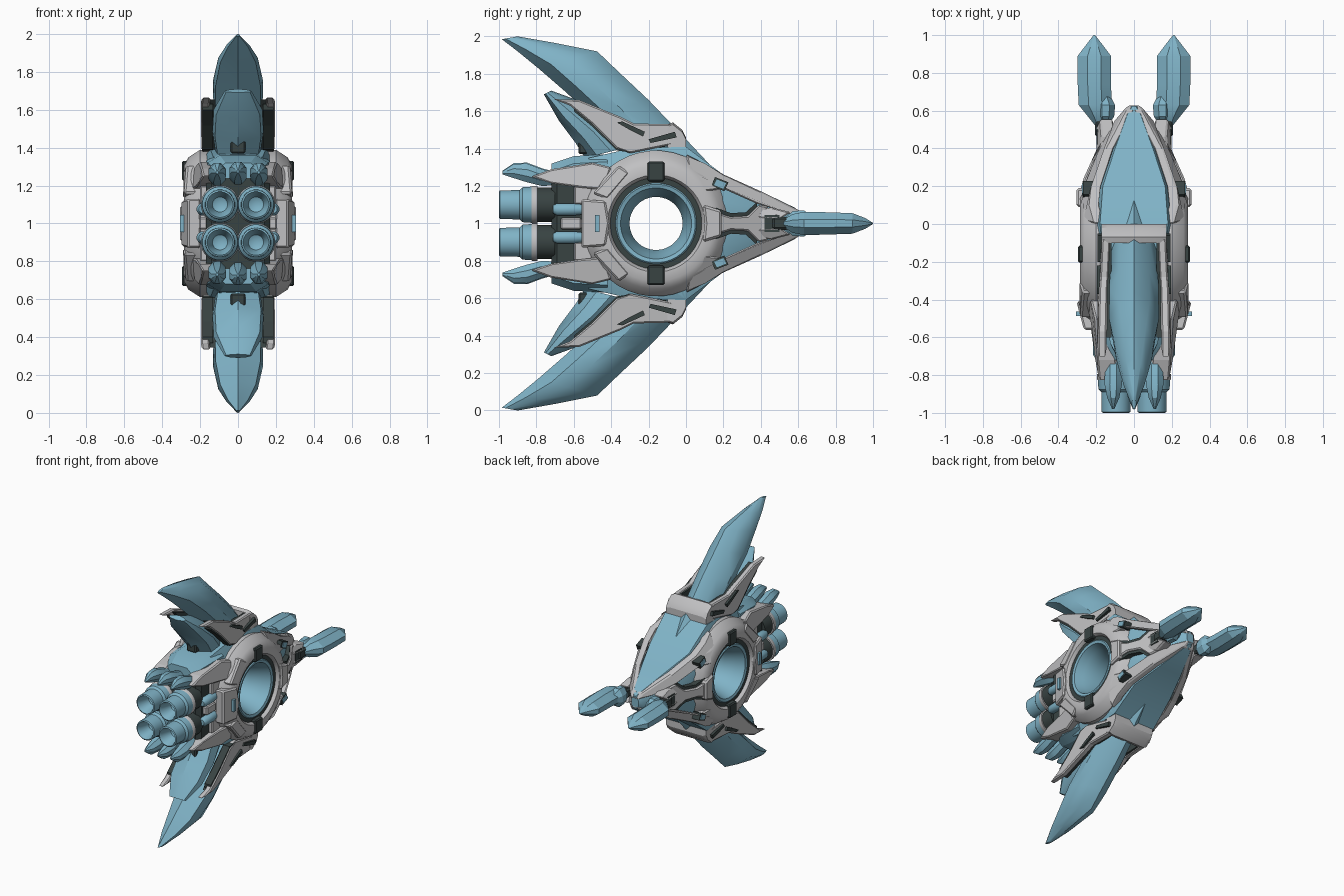
import bpy, bmesh, math

if "Cube" in bpy.data.objects:
    bpy.data.objects.remove(bpy.data.objects["Cube"])

def material(name, rgb):
    m = bpy.data.materials.new(name)
    m.diffuse_color = (*rgb, 1)
    m.use_nodes = True
    m.node_tree.nodes["Principled BSDF"].inputs["Base Color"].default_value = m.diffuse_color
    return m

BLUE = material("steel_blue", (0.215, 0.45, 0.57))
GREY = material("light_grey", (0.53, 0.53, 0.54))
DARK = material("dark_metal", (0.04, 0.056, 0.055))

# Every part is modelled around the ship axis, which lies at height 1,
# so mirroring about the object origin gives all the symmetric copies.
def finish(name, verts, faces, mat, mirror="", smooth=35, bevel=0):
    me = bpy.data.meshes.new(name)
    bm = bmesh.new()
    vs = [bm.verts.new(v) for v in verts]
    for f in faces:
        bm.faces.new([vs[i] for i in f])
    bmesh.ops.remove_doubles(bm, verts=bm.verts, dist=0.0002)
    bmesh.ops.recalc_face_normals(bm, faces=bm.faces)
    bm.to_mesh(me)
    bm.free()
    me.materials.append(mat)
    ob = bpy.data.objects.new(name, me)
    ob.location.z = 1
    bpy.context.collection.objects.link(ob)
    bpy.ops.object.select_all(action='DESELECT')
    ob.select_set(True)
    bpy.context.view_layer.objects.active = ob
    if smooth:
        bpy.ops.object.shade_smooth_by_angle(angle=math.radians(smooth))
    if bevel:
        b = ob.modifiers.new("chamfer", 'BEVEL')
        b.width, b.segments = bevel, 1
    if mirror:
        m = ob.modifiers.new("mirror", 'MIRROR')
        m.use_axis = ("x" in mirror, False, "z" in mirror)
        m.use_mirror_merge = False
    return ob

def loft(name, rings, mat, mirror="", smooth=35):
    n, k = len(rings[0]), len(rings)
    verts = [p for r in rings for p in r]
    faces = [(i*n+j, i*n+(j+1) % n, (i+1)*n+(j+1) % n, (i+1)*n+j)
             for i in range(k-1) for j in range(n)]
    faces += [tuple(range(n)), tuple(range((k-1)*n, k*n))]
    return finish(name, verts, faces, mat, mirror, smooth)

def lathe(name, prof, axis, center, mat, mirror="", n=24):
    """Closed (radius, position) profile spun around the x or y axis."""
    cx, cy, cz = center
    k, verts = len(prof), []
    for i in range(n):
        a = 2*math.pi*(i+0.5)/n
        for r, t in prof:
            u, v = r*math.cos(a), r*math.sin(a)
            verts.append((cx+t, cy+u, cz+v) if axis == "x" else (cx+u, cy+t, cz+v))
    faces = [(i*k+j, i*k+(j+1) % k, ((i+1) % n)*k+(j+1) % k, ((i+1) % n)*k+j)
             for i in range(n) for j in range(k)]
    return finish(name, verts, faces, mat, mirror)

def panel(name, pts, depth, mat, mirror="xz", bevel=0.008):
    """Side plate from (y, z, outer x) points, thickened inwards."""
    n = len(pts)
    verts = [(x, y, z) for y, z, x in pts] + [(x-depth, y, z) for y, z, x in pts]
    faces = [tuple(range(n)), tuple(range(2*n-1, n-1, -1))]
    faces += [(i, (i+1) % n, n+(i+1) % n, n+i) for i in range(n)]
    return finish(name, verts, faces, mat, mirror, 0, bevel)

def flat(x, pts):
    return [(y, z, x) for y, z in pts]

def box(name, x0, x1, y0, y1, z0, z1, mat, mirror="xz", bevel=0.008):
    return panel(name, flat(x1, [(y0, z0), (y1, z0), (y1, z1), (y0, z1)]),
                 x1-x0, mat, mirror, bevel)

def blade(name, stations, mat):
    """Leaf-section fin from (lead y, lead z, trail y, trail z, half width)."""
    rings = []
    for ly, lz, ty, tz, w in stations:
        rings.append([(x*w, ly+(ty-ly)*t, lz+(tz-lz)*t) for t, x in
                      [(0, 0), (.18, .62), (.5, 1), (.78, .9), (1, 0), (.78, -.9), (.5, -1), (.18, -.62)]])
    return loft(name, rings, mat, "z")

def pod(name, stations, mat, mirror):
    """Octagonal loft along y from (y, centre x, centre z, half width, half height)."""
    rings = [[(cx+a*w, y, cz+b*h) for a, b in
              [(1, -.35), (1, .35), (.4, 1), (-.4, 1), (-1, .35), (-1, -.35), (-.4, -1), (.4, -1)]]
             for y, cx, cz, w, h in stations]
    return loft(name, rings, mat, mirror, 25)

# Hull: octagonal loft (y, side width, top width, height) with the ring hole cut through
rings = []
for y, s, t, h in [(.625, .03, .008, .05), (.58, .06, .035, .085), (.4, .15, .1, .172),
                   (.2, .22, .165, .26), (0, .24, .18, .41), (-.3, .24, .15, .40), (-.52, .19, .13, .35)]:
    rings.append([(s, y, -.45*h), (s, y, .45*h), (t, y, h), (-t, y, h),
                  (-s, y, .45*h), (-s, y, -.45*h), (-t, y, -h), (t, y, -h)])
hull = loft("hull", rings, BLUE)
cutter = lathe("hole_cutter", [(0, -.5), (.225, -.5), (.225, .5), (0, .5)], "x", (0, -.16, 0), DARK, n=32)
cutter.hide_render = True
mod = hull.modifiers.new("hole", 'BOOLEAN')
mod.operation, mod.object, mod.solver = 'DIFFERENCE', cutter, 'EXACT'
bpy.context.view_layer.objects.active = hull
bpy.ops.object.modifier_apply(modifier="hole")
bpy.data.objects.remove(cutter)

# Central ring: grey armour, dark seat, blue inner tube
C = (0, -.16, 0)
lathe("ring_armour", [(.24, .12), (.245, .265), (.26, .285), (.31, .285), (.35, .262), (.39, .2), (.385, .12)],
      "x", C, GREY, "x", 40)
lathe("ring_seat", [(.205, .12), (.205, .25), (.215, .262), (.25, .262), (.25, .12)], "x", C, DARK, "x", 40)
lathe("ring_tube", [(.23, -.25), (.21, -.268), (.19, -.262), (.168, -.2), (.142, -.12), (.142, .12),
                    (.168, .2), (.19, .262), (.21, .268), (.23, .25)], "x", C, BLUE, "", 40)
box("ring_latch", .2, .296, -.205, -.115, .225, .33, DARK)
panel("ring_rear_plate", [(-.56, -.13, .265), (-.43, -.12, .3), (-.41, 0, .304), (-.43, .12, .3), (-.56, .13, .265)],
      .07, GREY, "x", .01)
box("ring_rear_slot", .285, .306, -.487, -.462, -.045, .045, BLUE, "x", 0)
panel("ring_front_plate", flat(.305, [(.09, -.1), (.19, -.07), (.19, .07), (.09, .1), (.1, 0)]),
      .09, GREY, "x", .012)
panel("ring_shoulder", [(-.50, .16, .285), (-.36, .31, .272), (-.3, .27, .29), (-.42, .13, .29)],
      .09, GREY, bevel=.01)

# Nose armour: tapering rails, centre bar, small blue lights
panel("nose_rail", [(0, .37, .205), (.1, .32, .23), (.2, .262, .22), (.4, .172, .155), (.6, .072, .05), (.632, .03, .03),
                    (.55, .055, .11), (.38, .105, .195), (.2, .185, .262), (.09, .17, .285), (.02, .28, .275)],
      .05, GREY)
panel("nose_light_trim", flat(.27, [(.135, .2), (.205, .172), (.227, .22), (.155, .248)]), .06, DARK, bevel=0)
panel("nose_light", flat(.275, [(.15, .205), (.2, .185), (.215, .215), (.165, .235)]), .05, BLUE, bevel=0)
panel("nose_bar", [(.16, -.06, .29), (.24, -.035, .265), (.33, -.04, .225), (.39, -.1, .185), (.44, -.09, .17), (.42, 0, .185),
                   (.44, .09, .17), (.39, .1, .185), (.33, .04, .225), (.24, .035, .265), (.16, .06, .29)],
      .08, GREY, "x")
panel("nose_bar_trim", [(.16, -.085, .275), (.24, -.055, .25), (.32, -.06, .215), (.38, -.115, .18), (.38, .115, .18),
                        (.32, .06, .215), (.24, .055, .25), (.16, .085, .275)], .06, DARK, "x", 0)

# Prong mounts and the two forward prongs
box("prong_socket", .1, .193, .38, .5, -.06, .06, GREY, "x", .015)
box("prong_socket_face", .18, .198, .42, .5, -.045, .045, DARK, "x", 0)
panel("prong_bracket", [(.38, .03, .2), (.5, .02, .205), (.56, .06, .18), (.46, .085, .17), (.4, .08, .18)],
      .07, GREY)
box("prong_pivot", .12, .207, .46, .6, -.035, .035, DARK, "x", .012)
pod("prong", [(.52, .185, 0, .02, .02), (.57, .19, 0, .055, .05), (.63, .205, 0, .088, .062), (.74, .21, 0, .088, .06),
              (.89, .21, 0, .088, .055), (.96, .21, 0, .035, .028), (1, .21, 0, .004, .003)], BLUE, "x")
pod("prong_heel", [(.53, .15, 0, .02, .03), (.57, .15, 0, .045, .066), (.63, .15, 0, .05, .07), (.69, .16, 0, .03, .03)],
    BLUE, "x")

# Swept wings and the shorter rear fins beneath them
blade("wing", [(.15, .29, -.3, .3, .13), (0, .45, -.36, .42, .125), (-.2, .66, -.5, .57, .13),
               (-.36, .81, -.64, .7, .132), (-.475, .92, -.79, .83, .104), (-.7, .965, -.9, .92, .06),
               (-.9, 1.0, -.985, .985, .01)], BLUE)
blade("rear_fin", [(-.26, .42, -.54, .35, .12), (-.4, .55, -.59, .43, .135), (-.57, .655, -.68, .55, .128),
                   (-.72, .71, -.76, .69, .07)], BLUE)

# Clamps around the wing roots
panel("wing_clamp", [(-.71, .665, .19), (-.57, .66, .19), (-.35, .57, .185), (-.28, .535, .18),
                     (-.08, .53, .17), (-.01, .465, .165), (-.03, .43, .17), (-.3, .375, .19), (-.37, .4, .195),
                     (-.5, .53, .195), (-.62, .63, .195)], .045, GREY)
panel("clamp_seal", flat(.188, [(-.3, .38), (-.37, .39), (-.5, .517), (-.6, .6), (-.6, .63), (-.5, .55), (-.37, .42)]),
      .055, DARK, bevel=0)
panel("clamp_lining", flat(.148, [(-.6, .655), (-.35, .565), (-.28, .53), (-.08, .525), (-.04, .42), (-.33, .38), (-.52, .56)]),
      .03, DARK, bevel=0)
panel("clamp_slot", flat(.196, [(-.37, .54), (-.34, .545), (-.22, .49), (-.23, .465), (-.3, .5)]),
      .03, DARK, bevel=0)
panel("clamp_vent", flat(.192, [(-.2, .45), (-.06, .49), (-.05, .46), (-.19, .43)]), .035, DARK, bevel=0)
loft("clamp_bridge", [[(x, y, z-d) for y, z in [(-.1, .42), (-.1, .53), (-.07, .54), (-.02, .5), (0, .46), (0, .4)]]
                      for x, d in [(-.172, .012), (-.14, 0), (.14, 0), (.172, .012)]], GREY, "z", 25)
box("fin_hinge", -.04, .04, -.575, -.5, .37, .47, DARK, "z")

# Engine block with side pipes, frames and armour
box("engine_block", -.17, .17, -.72, -.45, -.27, .27, DARK, "", .03)
rings = [[(-w, y, .2), (w, y, .2), (w, y, h-.04), (.6*w, y, h), (-.6*w, y, h), (-w, y, h-.04)]
         for y, w, h in [(-.72, .11, .32), (-.6, .16, .36), (-.42, .17, .37)]]
loft("rear_cowl", rings, BLUE, "z", 25)
panel("engine_armour", [(-.83, .25, .185), (-.72, .29, .195), (-.5, .325, .205), (-.4, .3, .23), (-.44, .18, .245),
                        (-.55, .19, .225), (-.72, .215, .21)], .1, GREY)
box("engine_frame", .12, .2, -.6, -.5, .1, .2, GREY)
lathe("side_pipe", [(0, -.71), (.022, -.71), (.034, -.69), (.034, -.6), (.026, -.54), (0, -.54)],
      "y", (.185, 0, .075), BLUE, "xz", 12)
box("pipe_joint", .14, .205, -.67, -.56, -.032, .032, GREY, "x")

# Four engine nozzles
E = (.095, 0, .1)
lathe("nozzle", [(0, -.88), (.04, -.9), (.06, -.985), (.068, -1.0), (.077, -.995), (.079, -.89),
                 (.094, -.875), (.098, -.82), (0, -.82)], "y", E, BLUE, "xz")
lathe("nozzle_band", [(0, -.83), (.095, -.83), (.102, -.82), (.102, -.795), (0, -.795)], "y", E, GREY, "xz")
lathe("nozzle_collar", [(0, -.8), (.092, -.8), (.092, -.7), (0, -.7)], "y", E, DARK, "xz")

# Petals above and below the nozzles
for name, cx, dz, mirror in [("petal_centre", 0, 0, "z"), ("petal_side", .11, -.005, "xz")]:
    pod(name, [(-.98, cx, .275+dz, .006, .008), (-.92, cx, .285+dz, .032, .038), (-.85, cx, .275+dz, .046, .05),
               (-.77, cx, .25+dz, .044, .045), (-.68, cx, .24+dz, .03, .03)], BLUE, mirror)
